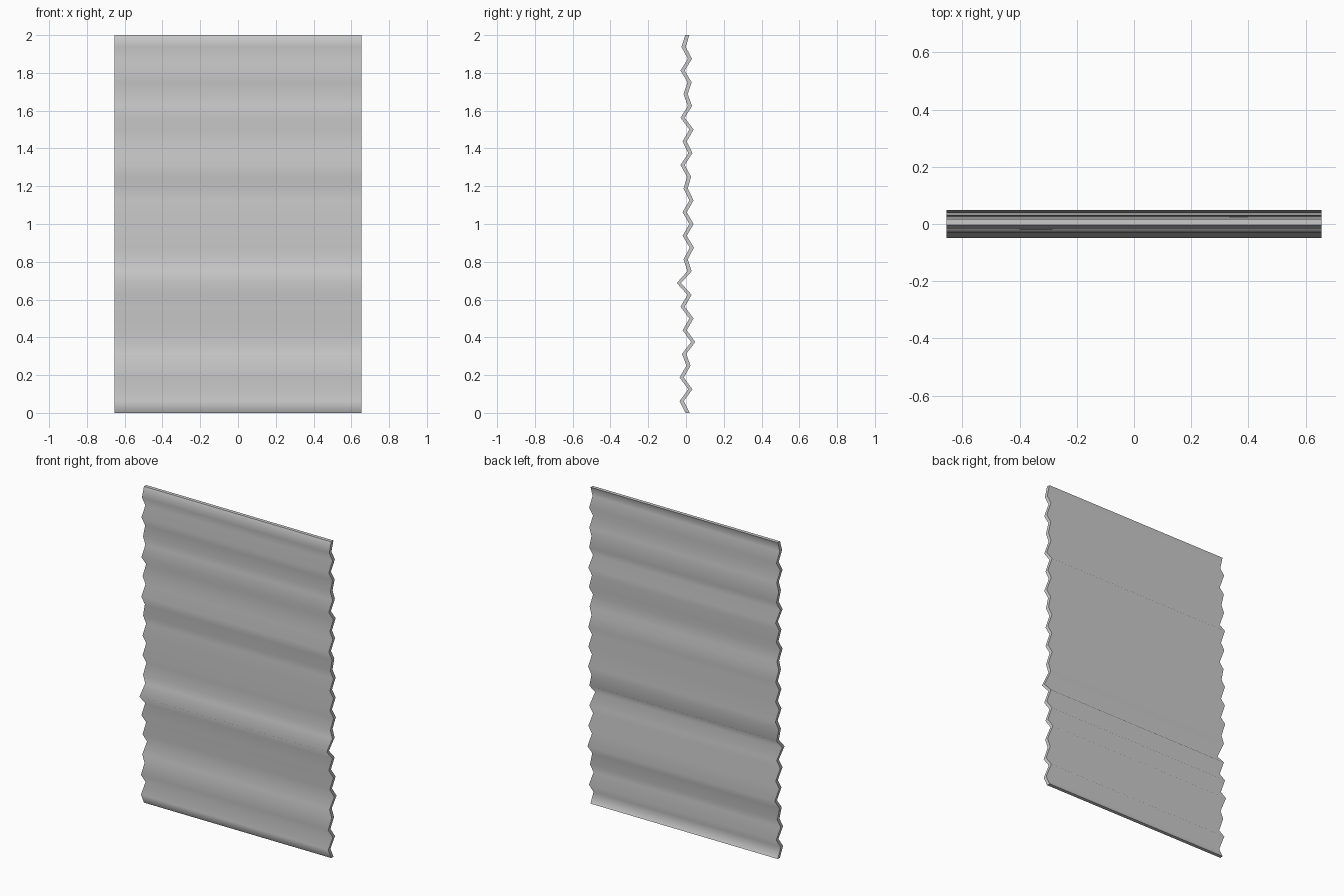
import bpy, bmesh

if "Cube" in bpy.data.objects:
    bpy.data.objects.remove(bpy.data.objects["Cube"])

HALF_W = 0.655
THICK = 0.022
STEP = 2.0 / 32

# Front-sheet depth of each fold, bottom to top, in thousandths
valleys = [-34, -34, -21, -18, -29, -49, -13, -18, -18, -13, -29, -18, -29, -13, -29, -24]
ridges = [34, 24, 49, 40, 30, 30, 42, 40, 40, 27, 34, 40, 32, 30, 32]

front = [-0.003]
for i, v in enumerate(valleys):
    front.append(v / 1000)
    if i < len(ridges):
        front.append(ridges[i] / 1000 - THICK)
front.append(-0.004)

# Pleated panel: front and back sheets joined by a thin rim
bm = bmesh.new()
rows = []
for i, y in enumerate(front):
    z = i * STEP
    rows.append([bm.verts.new((x, yy, z)) for x, yy in
                 ((-HALF_W, y), (HALF_W, y), (HALF_W, y + THICK), (-HALF_W, y + THICK))])
for a, b in zip(rows, rows[1:]):
    for k in range(4):
        n = (k + 1) % 4
        bm.faces.new((a[k], a[n], b[n], b[k]))
bm.faces.new(rows[0][::-1])
bm.faces.new(rows[-1])
bmesh.ops.recalc_face_normals(bm, faces=bm.faces)

# Smooth folds, crisp rim
for f in bm.faces:
    f.smooth = True
ends = set(rows[0]) | set(rows[-1])
for e in bm.edges:
    a, b = e.verts
    across = abs(a.co.x - b.co.x) > 0.1
    if not across or (a in ends and b in ends):
        e.smooth = False

mesh = bpy.data.meshes.new("pleated_panel")
bm.to_mesh(mesh)
bm.free()
panel = bpy.data.objects.new("pleated_panel", mesh)
bpy.context.collection.objects.link(panel)
